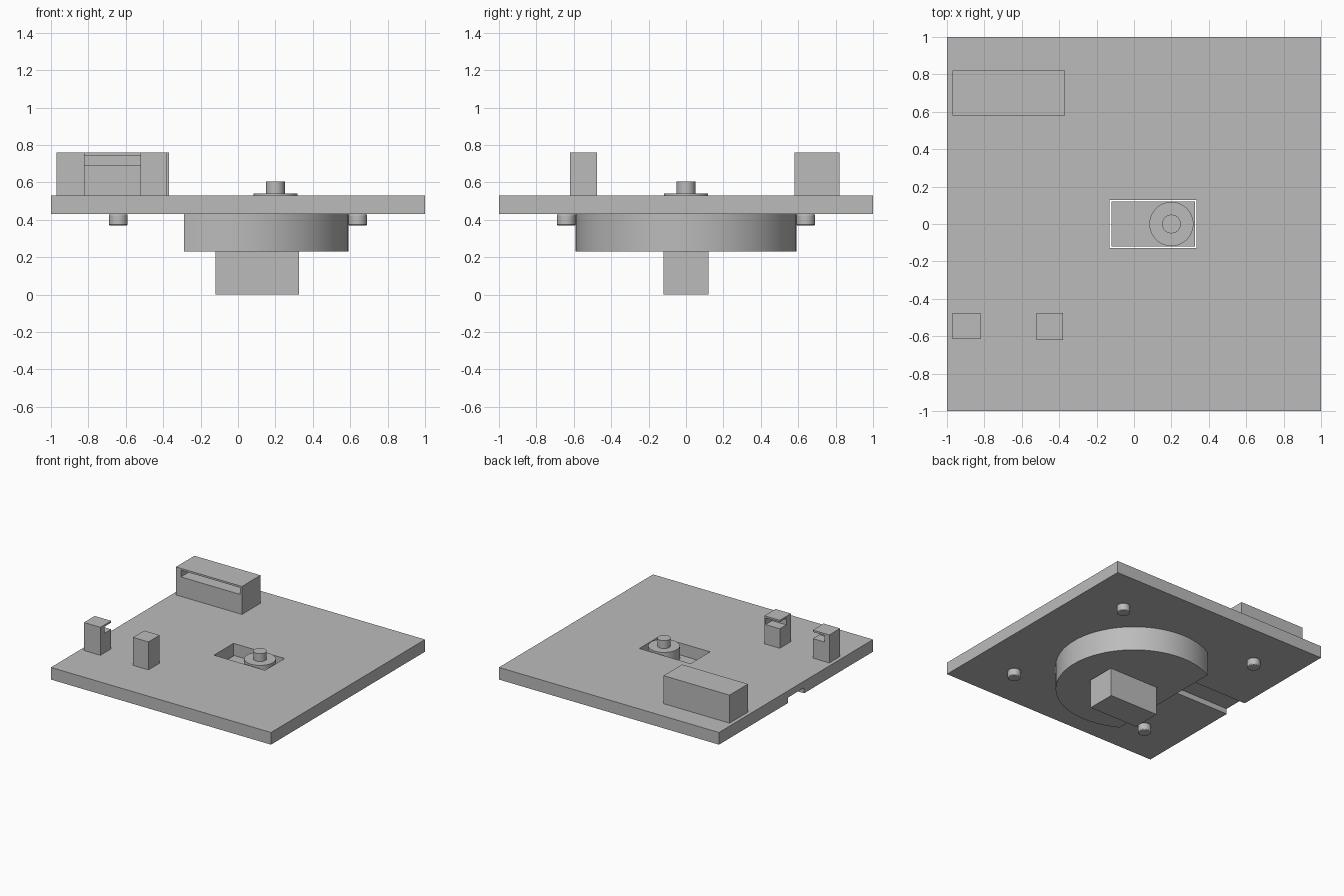
import bpy
import bmesh
from math import acos, cos, sin, radians

if "Cube" in bpy.data.objects:
    bpy.data.objects.remove(bpy.data.objects["Cube"], do_unlink=True)

grey = bpy.data.materials.new("plain_grey")
grey.use_nodes = True
colour = (0.5, 0.5, 0.5, 1)
grey.diffuse_color = colour
grey.node_tree.nodes["Principled BSDF"].inputs["Base Color"].default_value = colour


def finish(name, bm):
    bmesh.ops.recalc_face_normals(bm, faces=bm.faces)
    mesh = bpy.data.meshes.new(name)
    bm.to_mesh(mesh)
    bm.free()
    mesh.materials.append(grey)
    ob = bpy.data.objects.new(name, mesh)
    bpy.context.collection.objects.link(ob)
    return ob


def box(name, xs, ys, zs):
    bm = bmesh.new()
    bmesh.ops.create_cube(bm, size=1)
    for v in bm.verts:
        v.co = [a + (b - a) * (c + 0.5) for (a, b), c in zip((xs, ys, zs), v.co)]
    return finish(name, bm)


def prism(name, outline, z0, z1):
    bm = bmesh.new()
    face = bm.faces.new([bm.verts.new((x, y, z0)) for x, y in outline])
    top = bmesh.ops.extrude_face_region(bm, geom=[face])["geom"]
    for v in top:
        if isinstance(v, bmesh.types.BMVert):
            v.co.z = z1
    return finish(name, bm)


def smooth(ob):
    bpy.ops.object.select_all(action="DESELECT")
    ob.select_set(True)
    bpy.context.view_layer.objects.active = ob
    bpy.ops.object.shade_smooth_by_angle(angle=radians(30))


def arc(r, start, end, n, cx=0, cy=0):
    return [(cx + r * cos(start + (end - start) * i / n),
             cy + r * sin(start + (end - start) * i / n)) for i in range(n + 1)]


def cylinder(name, x, y, r, z0, z1):
    ob = prism(name, arc(r, 0, radians(360), 48, x, y)[:-1], z0, z1)
    smooth(ob)
    return ob


def cut(ob, xs, ys, zs):
    cutter = box("cutter", xs, ys, zs)
    cutter.hide_render = True
    mod = ob.modifiers.new("cut", "BOOLEAN")
    mod.operation = "DIFFERENCE"
    mod.solver = "EXACT"
    mod.object = cutter
    bpy.context.view_layer.objects.active = ob
    bpy.ops.object.modifier_apply(modifier=mod.name)
    bpy.data.objects.remove(cutter, do_unlink=True)


# Base plate with motor opening and a cable groove underneath
opening = ((-0.13, 0.335), (-0.127, 0.127))
plate = box("base_plate", (-1, 1), (-1, 1), (0.43, 0.53))
cut(plate, *opening, (0.3, 0.7))
cut(plate, (-1.1, -0.28), (-0.105, 0.105), (0.3, 0.475))

# Round boss below the plate, with one flat side
R = 0.59
limit = acos(-0.29 / R)
boss = prism("round_boss", arc(R, -limit, limit, 72), 0.23, 0.43)
cut(boss, *opening, (0.1, 0.6))
smooth(boss)

# Motor, rotor and shaft
box("motor_body", (-0.12, 0.325), (-0.12, 0.12), (0, 0.435))
cylinder("rotor_disc", 0.2, 0, 0.118, 0.435, 0.54)
cylinder("motor_shaft", 0.2, 0, 0.05, 0.54, 0.605)

# Four locating pegs with softened tips
for side, x in (("left", 0.64), ("right", -0.64)):
    for end, y in (("front", -0.64), ("back", 0.64)):
        peg = cylinder(f"{end}_{side}_peg", x, y, 0.05, 0.37, 0.43)
        bev = peg.modifiers.new("soft_tip", "BEVEL")
        bev.width = 0.006
        bev.segments = 2

# Board holder: slotted block and two notched posts
board = ((-0.925, -0.39), (-0.56, 0.7), (0.69, 0.745))
holder = box("slotted_holder", (-0.97, -0.37), (0.58, 0.82), (0.53, 0.76))
outer_post = box("outer_post", (-0.97, -0.82), (-0.615, -0.475), (0.53, 0.76))
inner_post = box("inner_post", (-0.52, -0.38), (-0.62, -0.475), (0.53, 0.76))
for part in (holder, outer_post, inner_post):
    cut(part, *board)
